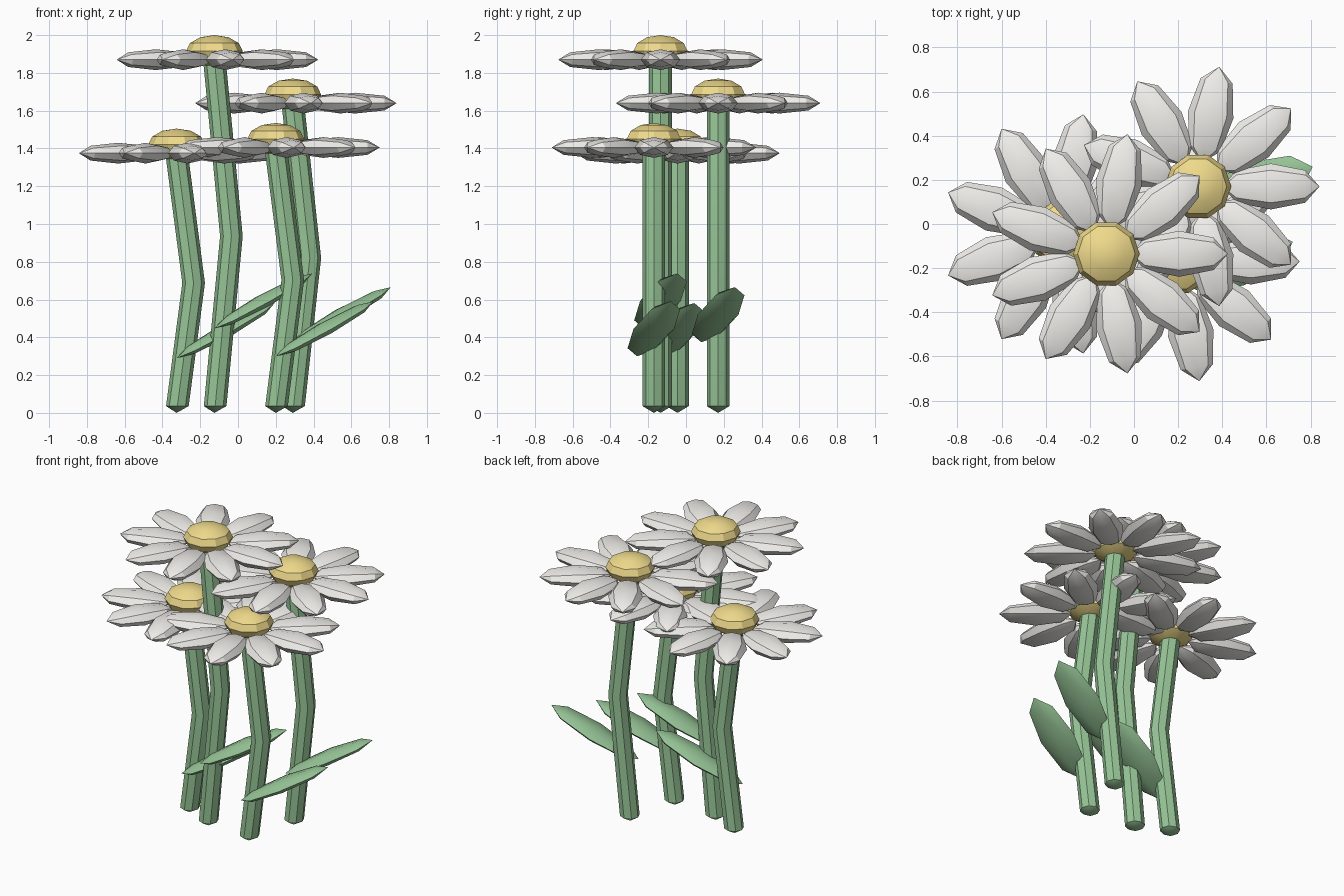
import bpy, bmesh, math
from mathutils import Matrix

if "Cube" in bpy.data.objects:
    bpy.data.objects.remove(bpy.data.objects["Cube"])


def material(name, rgb):
    m = bpy.data.materials.new(name)
    m.diffuse_color = (*rgb, 1)
    m.use_nodes = True
    m.node_tree.nodes["Principled BSDF"].inputs["Base Color"].default_value = m.diffuse_color
    return m


WHITE = material("petal_white", (0.87, 0.86, 0.83))
GREEN = material("stem_green", (0.31, 0.56, 0.31))
YELLOW = material("center_yellow", (0.86, 0.70, 0.26))


def finish(bm, name, mat):
    bmesh.ops.recalc_face_normals(bm, faces=bm.faces)
    me = bpy.data.meshes.new(name)
    bm.to_mesh(me)
    bm.free()
    ob = bpy.data.objects.new(name, me)
    bpy.context.collection.objects.link(ob)
    me.materials.append(mat)
    bpy.context.view_layer.objects.active = ob
    ob.select_set(True)
    bpy.ops.object.shade_smooth_by_angle(angle=math.radians(32))
    ob.select_set(False)
    return ob


def blob(bm, matrix, size, segments, rings):
    """Low-poly ellipsoid whose poles lie on its local z axis."""
    bmesh.ops.create_uvsphere(bm, u_segments=segments, v_segments=rings, radius=1,
                              matrix=matrix @ Matrix.Diagonal((*size, 1)))


LAY_DOWN = Matrix.Rotation(math.pi / 2, 4, 'Y')   # poles along x


def stem(name, x, y, h, r=0.06, sides=8):
    # bent tube with shallow pointed ends
    bm = bmesh.new()
    path = [(0.004, 0.036), (0.09, h / 2), (0, h)]
    loops = []
    for cx, z in path:
        loops.append([bm.verts.new((x + cx + r * math.cos(a), y + r * math.sin(a), z))
                      for a in (2 * math.pi * i / sides for i in range(sides))])
    for lo, hi in zip(loops, loops[1:]):
        for i in range(sides):
            j = (i + 1) % sides
            bm.faces.new((lo[i], lo[j], hi[j], hi[i]))
    for loop, z in ((loops[0], 0), (loops[-1], h + 0.03)):
        tip = bm.verts.new((x, y, z))
        for i in range(sides):
            bm.faces.new((loop[i], loop[(i + 1) % sides], tip))
    finish(bm, name, GREEN)


def flower(tag, x, y, h):
    stem("stem_" + tag, x, y, h)

    # ring of nine petals
    bm = bmesh.new()
    for i in range(9):
        m = (Matrix.Translation((x, y, h)) @ Matrix.Rotation(math.radians(40 * i), 4, 'Z')
             @ Matrix.Translation((0.33, 0, 0)) @ LAY_DOWN)
        blob(bm, m, (0.055, 0.104, 0.22), 8, 4)
    finish(bm, "petals_" + tag, WHITE)

    # domed flower center
    bm = bmesh.new()
    m = Matrix.Translation((x, y, h + 0.045)) @ Matrix.Rotation(math.radians(18), 4, 'Z')
    blob(bm, m, (0.15, 0.15, 0.085), 10, 6)
    finish(bm, "flower_center_" + tag, YELLOW)

    # one leaf slanting up and to the right
    bm = bmesh.new()
    m = (Matrix.Translation((x + 0.26, y, 0.317 * h)) @ Matrix.Rotation(math.radians(19), 4, 'Z')
         @ Matrix.Rotation(math.radians(-28), 4, 'Y') @ LAY_DOWN)
    blob(bm, m, (0.036, 0.114, 0.31), 8, 4)
    finish(bm, "leaf_" + tag, GREEN)


for tag, x, y, h in (("tallest", -0.125, -0.135, 1.87), ("back", 0.29, 0.17, 1.64),
                     ("front", 0.2, -0.17, 1.405), ("left", -0.325, -0.045, 1.375)):
    flower(tag, x, y, h)
